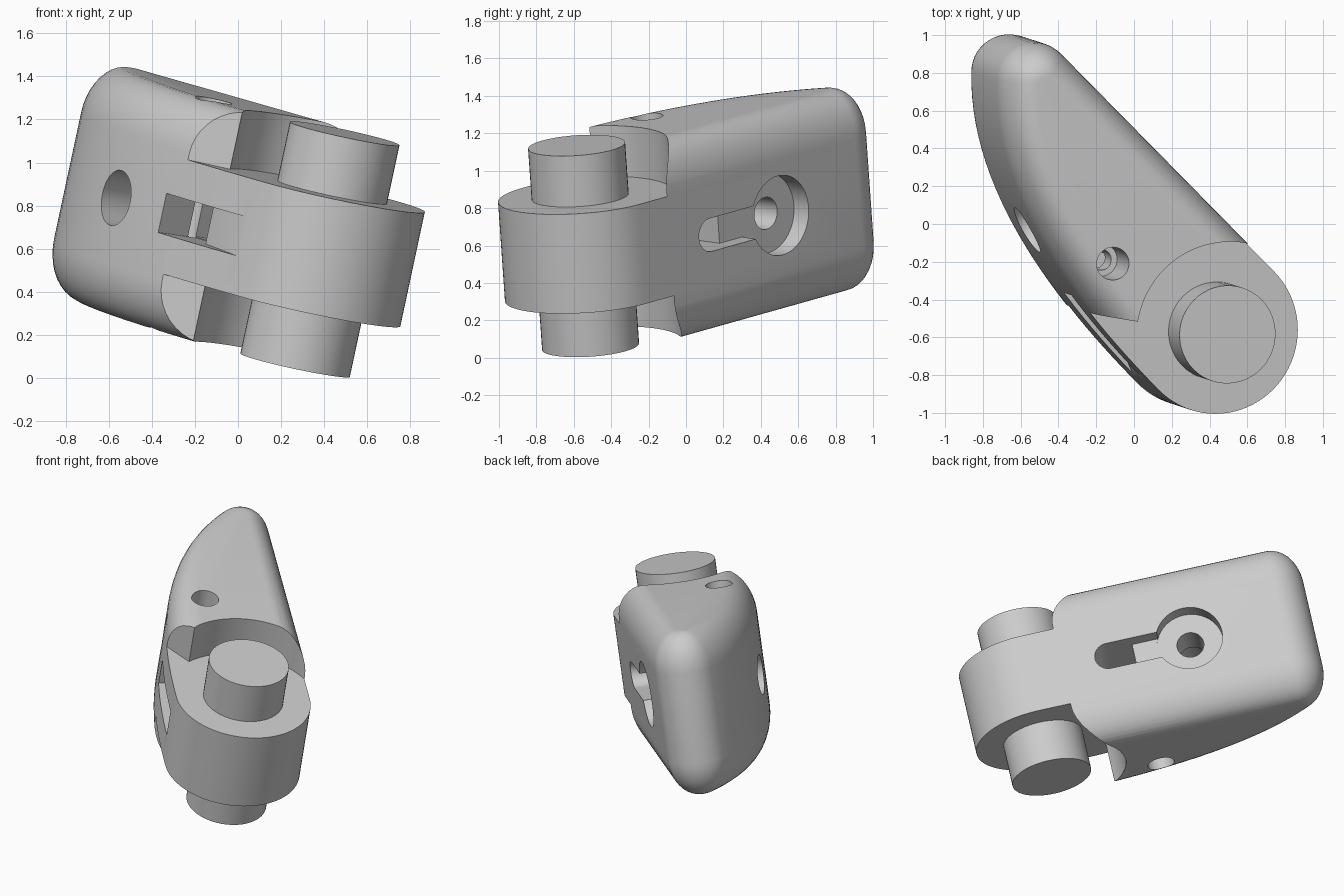
import bpy, bmesh
from math import sin, cos, radians, pi
from mathutils import Matrix, Vector
from mathutils.geometry import interpolate_bezier

old = bpy.data.objects.get("Cube")
if old:
    bpy.data.objects.remove(old, do_unlink=True)

# Tilted frame: local X = flat side, Y = along the segment, Z = hinge axis
w = Vector((0.209, -0.068, 0.9755)).normalized()
u = Vector((-0.688, 0.699, 0.196))
u = (u - w * u.dot(w)).normalized()
v = u.cross(w)
FRAME = Matrix.Translation((0.38, -0.5475, 0.5975)) @ Matrix((v, u, w)).transposed().to_4x4()

grey = bpy.data.materials.new("grey_plastic")
grey.use_nodes = True
GREY = (0.604, 0.604, 0.604, 1)
grey.diffuse_color = GREY
grey.node_tree.nodes["Principled BSDF"].inputs["Base Color"].default_value = GREY

R, HALF, TOP = 0.44, 0.272, 0.55   # knuckle radius, knuckle half height, body half height


def make_object(name, bm):
    """Turn a closed bmesh into an object with outward faces."""
    bmesh.ops.recalc_face_normals(bm, faces=bm.faces)
    if bm.calc_volume(signed=True) < 0:
        bmesh.ops.reverse_faces(bm, faces=bm.faces)
    mesh = bpy.data.meshes.new(name)
    bm.to_mesh(mesh)
    bm.free()
    mesh.materials.append(grey)
    ob = bpy.data.objects.new(name, mesh)
    bpy.context.collection.objects.link(ob)
    return ob


def loft(name, rings):
    """Skin a stack of equal rings and cap both ends."""
    bm = bmesh.new()
    loops = [[bm.verts.new(p) for p in ring] for ring in rings]
    n = len(loops[0])
    for a, b in zip(loops, loops[1:]):
        for i in range(n):
            j = (i + 1) % n
            bm.faces.new((a[i], a[j], b[j], b[i]))
    bm.faces.new(loops[0][::-1])
    bm.faces.new(loops[-1])
    return make_object(name, bm)


def prism(name, plan, z0, z1):
    return loft(name, [[(x, y, z) for x, y in plan] for z in (z0, z1)])


def cross_prism(name, profile, x0, x1):
    return loft(name, [[(x, y, z) for y, z in profile] for x in (x0, x1)])


def arc(cx, cy, r, a0, a1, n):
    angles = [radians(a0 + (a1 - a0) * i / n) for i in range(n + 1)]
    return [(cx + r * cos(a), cy + r * sin(a)) for a in angles]


def circle(cx, cy, r):
    return arc(cx, cy, r, 0, 360, 48)[:-1]


def volume(mesh):
    bm = bmesh.new()
    bm.from_mesh(mesh)
    total = bm.calc_volume()
    bm.free()
    return total


def cut(target, cutter):
    """Subtract a cutter, accepting only a sound result."""
    cutter.hide_render = True
    mod = target.modifiers.new("cut", "BOOLEAN")
    mod.operation = "DIFFERENCE"
    mod.object = cutter
    before = volume(target.data)
    good = None
    for solver in ("MANIFOLD", "EXACT"):
        mod.solver = solver
        graph = bpy.context.evaluated_depsgraph_get()
        graph.update()
        result = bpy.data.meshes.new_from_object(target.evaluated_get(graph))
        if 0.5 * before < volume(result) < 0.99999 * before:
            good = result
            break
    target.modifiers.clear()
    if good:
        target.data = good
    bpy.data.objects.remove(cutter, do_unlink=True)


def place(ob):
    """Tilt a finished part into position and shade it."""
    ob.data.transform(FRAME)
    bpy.ops.object.select_all(action="DESELECT")
    ob.select_set(True)
    bpy.context.view_layer.objects.active = ob
    bpy.ops.object.shade_smooth_by_angle(angle=radians(30))


# Body plan: round knuckle, flat side, rounded tip, bulging outer side
outer = interpolate_bezier(Vector((0.0986, 1.8014)), Vector((-0.36, 1.36)),
                           Vector((-R, 0.6)), Vector((-R, 0)), 28)
plan = arc(0, 0, R, 180, 360, 40) + arc(0.24, 1.66, 0.2, 0, 135, 16)
plan += [(p.x, p.y) for p in outer[1:-1]]

# Inward normals let the top and bottom edges be rolled over
normals = []
for i in range(len(plan)):
    t = Vector(plan[(i + 1) % len(plan)]) - Vector(plan[i - 1])
    normals.append(Vector((-t.y, t.x)).normalized())


def ring(inset, z):
    return [(x + n.x * inset, y + n.y * inset, z) for (x, y), n in zip(plan, normals)]


roll = [(0.175 * (1 - cos(a)), TOP - 0.25 + 0.25 * sin(a))
        for a in (pi / 2 * i / 10 for i in range(11))]
rings = [ring(d, -z) for d, z in reversed(roll)] + [ring(d, z) for d, z in roll]
body = loft("segment_body", rings)

# Clearance pockets above and below the knuckle
pocket = arc(0, 0, 0.49, 20, 126.5, 32) + arc(0, 0, 1.2, 126.5, 380, 24)
for z0, z1 in ((HALF, 0.9), (-0.9, -HALF)):
    cut(body, prism("pocket_cutter", pocket, z0, z1))

# Stepped screw hole through the flat side
HY = 1.057
cut(body, cross_prism("screw_head_cutter", circle(HY, 0, 0.216), 0.33, 0.8))
cut(body, cross_prism("screw_hole_cutter", circle(HY, 0, 0.087), -0.8, 0.8))
cut(body, cross_prism("nut_hole_cutter", circle(HY, 0, 0.13), -0.8, 0.1))

# Cord slot: shallow towards the screw, passing right through at its rounded end
SY, SH = 0.525, 0.09
rounded_end = arc(SY, 0, SH, 90, 270, 20)
cut(body, cross_prism("slot_cutter", rounded_end + [(HY, -SH), (HY, SH)], 0.335, 0.8))
cut(body, cross_prism("passage_cutter", rounded_end + [(0.69, -SH), (0.69, SH)], -0.2, 0.7))

# Cord groove running out along the outer side of the knuckle
groove = [(-0.8, 0.08), (-0.445, 0.08), (-0.3, 0.44), (-0.15, 0.44), (-0.15, 0.66), (-0.8, 0.66)]
cut(body, prism("groove_cutter", groove, -SH - 0.003, SH + 0.003))

# Stepped holes in the top and bottom
PX, PY = -0.17, 0.71
cut(body, prism("cross_hole_cutter", circle(PX, PY, 0.055), -0.8, 0.8))
for z0, z1 in ((0.25, 0.8), (-0.8, -0.25)):
    cut(body, prism("counterbore_cutter", circle(PX, PY, 0.087), z0, z1))
place(body)

# Hinge pins
for name, z0, z1 in (("upper_pin", 0.2, 0.551), ("lower_pin", -0.551, -0.2)):
    place(prism(name, circle(0, 0, 0.26), z0, z1))
